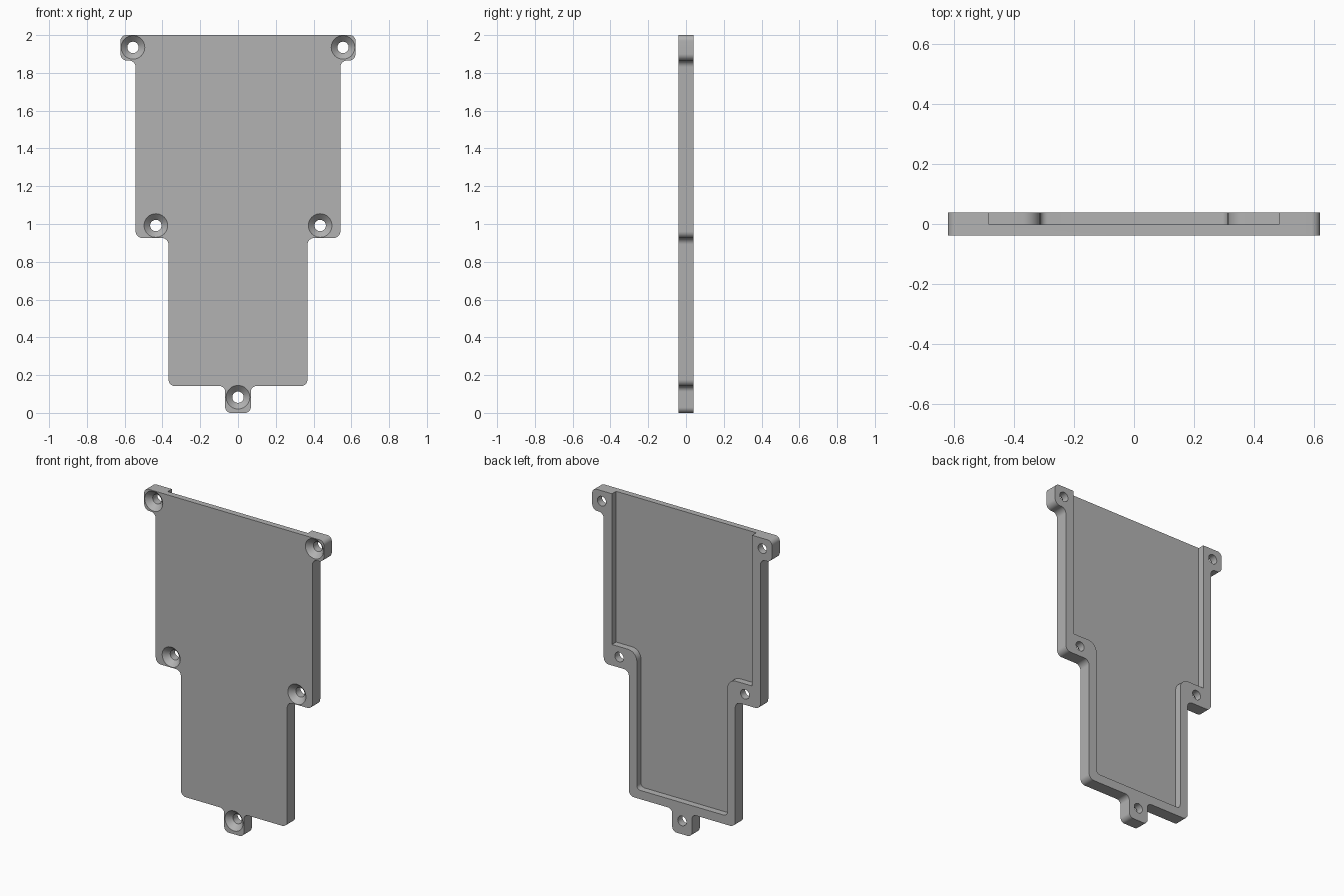
import bpy
import bmesh
import math
from mathutils import Vector

if "Cube" in bpy.data.objects:
    bpy.data.objects.remove(bpy.data.objects["Cube"], do_unlink=True)

HALF = 0.039          # half the plate thickness
FLOOR = -0.002        # depth of the recessed floor


def make_object(name, bm):
    bmesh.ops.recalc_face_normals(bm, faces=bm.faces)
    mesh = bpy.data.meshes.new(name)
    bm.to_mesh(mesh)
    bm.free()
    obj = bpy.data.objects.new(name, mesh)
    bpy.context.collection.objects.link(obj)
    return obj


def rounded(corners, steps=8):
    """Replace each (x, z, radius) corner with an arc."""
    points = []
    for i, (x, z, r) in enumerate(corners):
        here = Vector((x, z))
        if r == 0:
            points.append(here)
            continue
        a = (Vector(corners[i - 1][:2]) - here).normalized()
        b = (Vector(corners[(i + 1) % len(corners)][:2]) - here).normalized()
        centre = here + (a + b) * r
        for k in range(steps + 1):
            t = k / steps * math.pi / 2
            points.append(centre - b * r * math.cos(t) - a * r * math.sin(t))
    return points


def prism(name, half_profile, y0, y1):
    """Mirror a half profile across x = 0 and extrude it along y."""
    mirrored = [(-x, z, r) for x, z, r in reversed(half_profile)]
    bm = bmesh.new()
    verts = [bm.verts.new((p.x, y0, p.y)) for p in rounded(half_profile + mirrored)]
    face = bm.faces.new(verts)
    extruded = bmesh.ops.extrude_face_region(bm, geom=[face])["geom"]
    moved = [v for v in extruded if isinstance(v, bmesh.types.BMVert)]
    bmesh.ops.translate(bm, verts=moved, vec=(0, y1 - y0, 0))
    return make_object(name, bm)


def countersink_cutter(x, z, sides=40):
    """Turned cutter: a cone from the front running into a through hole."""
    profile = [(0.0725, -HALF - 0.01), (0.03, -HALF + 0.0325), (0.03, HALF + 0.01)]
    bm = bmesh.new()
    rings = []
    for r, y in profile:
        angles = [2 * math.pi * k / sides for k in range(sides)]
        rings.append([bm.verts.new((x + r * math.cos(a), y, z + r * math.sin(a)))
                      for a in angles])
    for lower, upper in zip(rings, rings[1:]):
        for k in range(sides):
            n = (k + 1) % sides
            bm.faces.new((lower[k], lower[n], upper[n], upper[k]))
    bm.faces.new(rings[0])
    bm.faces.new(rings[-1])
    return make_object("screw_hole_cutter", bm)


# Stepped plate outline with top ears and a bottom tab
plate = prism("cover_plate", [
    (0.068, 0, 0.03), (0.068, 0.142, 0.03),
    (0.368, 0.142, 0.035), (0.368, 0.926, 0.035),
    (0.542, 0.926, 0.035), (0.542, 1.865, 0.035),
    (0.622, 1.865, 0.035), (0.622, 2, 0.03),
], -HALF, HALF)

# Recess in the back, open at the top edge
cutters = [prism("recess_cutter", [
    (0.313, 0.197, 0.025), (0.313, 1.057, 0.06),
    (0.485, 1.057, 0), (0.485, 2.1, 0),
], FLOOR, HALF + 0.05)]

# Countersunk screw holes
cutters.append(countersink_cutter(0, 0.083))
for side in (-1, 1):
    cutters.append(countersink_cutter(side * 0.435, 0.992))
    cutters.append(countersink_cutter(side * 0.556, 1.935))

for cutter in cutters:
    cutter.hide_render = True
    mod = plate.modifiers.new("cut", "BOOLEAN")
    mod.operation = "DIFFERENCE"
    mod.solver = "EXACT"
    mod.object = cutter

# Bake the cuts and discard the cutters
depsgraph = bpy.context.evaluated_depsgraph_get()
baked = bpy.data.meshes.new_from_object(plate.evaluated_get(depsgraph))
plate.modifiers.clear()
plate.data = baked
for cutter in cutters:
    bpy.data.objects.remove(cutter, do_unlink=True)

# Plain grey finish
grey = bpy.data.materials.new("plain_grey")
grey.use_nodes = True
colour = (0.45, 0.45, 0.45, 1)
grey.diffuse_color = colour
grey.node_tree.nodes["Principled BSDF"].inputs["Base Color"].default_value = colour
plate.data.materials.clear()
plate.data.materials.append(grey)

bpy.ops.object.select_all(action="DESELECT")
plate.select_set(True)
bpy.context.view_layer.objects.active = plate
bpy.ops.object.shade_smooth_by_angle(angle=math.radians(30))
